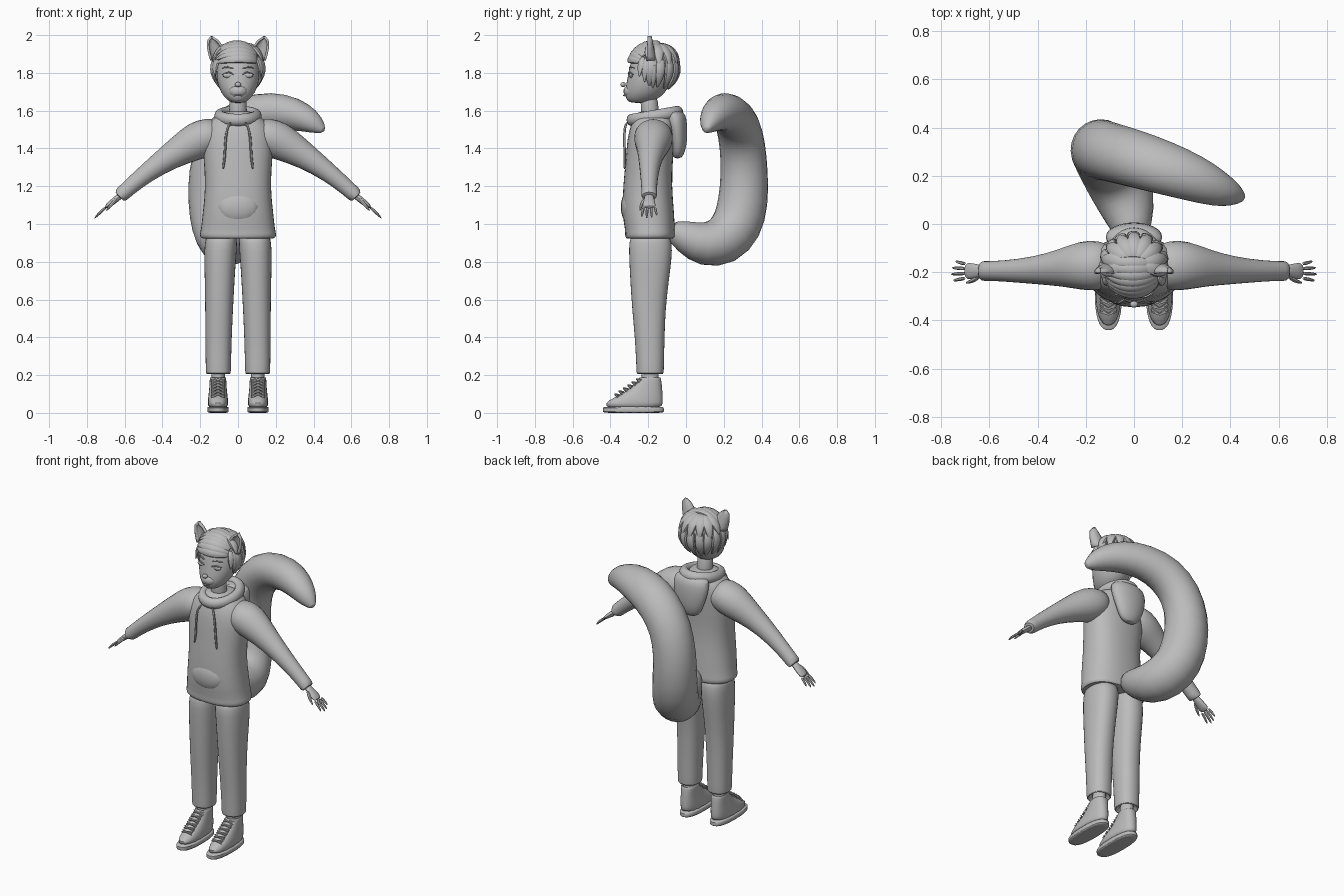
import bpy, bmesh, math, random
from mathutils import Vector

random.seed(4)
cube = bpy.data.objects.get("Cube")
if cube:
    bpy.data.objects.remove(cube, do_unlink=True)

grey = bpy.data.materials.new("plain grey")
grey.use_nodes = True
GREY = (0.5, 0.5, 0.5, 1)
grey.diffuse_color = GREY
grey.node_tree.nodes["Principled BSDF"].inputs["Base Color"].default_value = GREY


def finish(name, bm, mirror=False, subdiv=1, angle=50):
    """Turn a bmesh into a smooth, optionally mirrored object."""
    bmesh.ops.recalc_face_normals(bm, faces=bm.faces)
    mesh = bpy.data.meshes.new(name)
    bm.to_mesh(mesh)
    bm.free()
    mesh.materials.append(grey)
    ob = bpy.data.objects.new(name, mesh)
    bpy.context.collection.objects.link(ob)
    bpy.ops.object.select_all(action="DESELECT")
    ob.select_set(True)
    bpy.context.view_layer.objects.active = ob
    bpy.ops.object.shade_smooth_by_angle(angle=math.radians(angle))
    if mirror:
        ob.modifiers.new("mirror", "MIRROR").use_mirror_merge = False
    if subdiv:
        ob.modifiers.new("subdivision", "SUBSURF").levels = subdiv
        ob.modifiers["subdivision"].render_levels = subdiv
    return ob


def skin(bm, rings, loop=False):
    """Bridge a list of point rings and cap the ends."""
    vs = [[bm.verts.new(p) for p in r] for r in rings]
    pairs = list(zip(vs, vs[1:])) + ([(vs[-1], vs[0])] if loop else [])
    for a, b in pairs:
        for i in range(len(a)):
            j = (i + 1) % len(a)
            bm.faces.new((a[i], a[j], b[j], b[i]))
    if not loop:
        bm.faces.new(vs[0])
        bm.faces.new(vs[-1])


def stack(name, rows, n=16, power=2.0, mirror=False, subdiv=1):
    """Rows of (z, centre x, centre y, half width, half depth)."""
    def ring(z, cx, cy, rx, ry):
        pts = []
        for i in range(n):
            c, s = math.cos(math.tau * i / n), math.sin(math.tau * i / n)
            pts.append(Vector((cx + rx * math.copysign(abs(c) ** (2 / power), c),
                               cy + ry * math.copysign(abs(s) ** (2 / power), s), z)))
        return pts
    bm = bmesh.new()
    skin(bm, [ring(*r) for r in rows])
    return finish(name, bm, mirror, subdiv)


def add_tube(bm, path, radii, ref=(0, 1, 0), n=8, loop=False):
    """Sweep an ellipse; each radius pair is (along ref, across ref)."""
    path = [Vector(p) for p in path]
    m, ref, old, rings = len(path), Vector(ref), None, []
    for i, p in enumerate(path):
        if loop:
            t = (path[(i + 1) % m] - path[i - 1]).normalized()
        else:
            t = (path[min(i + 1, m - 1)] - path[max(i - 1, 0)]).normalized()
        if old:
            ref = old.rotation_difference(t) @ ref
        ref = (ref - t * ref.dot(t)).normalized()
        side, old = t.cross(ref), t
        a, b = radii[i] if isinstance(radii, list) else (radii, radii)
        rings.append([p + ref * a * math.cos(math.tau * k / n)
                      + side * b * math.sin(math.tau * k / n) for k in range(n)])
    skin(bm, rings, loop)


def tube(name, path, radii, ref=(0, 1, 0), n=8, mirror=False, loop=False, subdiv=1):
    bm = bmesh.new()
    add_tube(bm, path, radii, ref, n, loop)
    return finish(name, bm, mirror, subdiv)


def ball(name, centre, size, mirror=False):
    bm = bmesh.new()
    bmesh.ops.create_uvsphere(bm, u_segments=16, v_segments=10, radius=1)
    for v in bm.verts:
        v.co = Vector(centre) + v.co * Vector(size)
    return finish(name, bm, mirror, 0)


# Hooded top
stack("torso", [(0.925, 0, -.19, .17, .11), (0.92, 0, -.19, .198, .13), (.945, 0, -.19, .207, .136),
                (.965, 0, -.19, .198, .132), (1.05, 0, -.2, .19, .14), (1.2, 0, -.205, .172, .13),
                (1.35, 0, -.193, .185, .126), (1.45, 0, -.187, .19, .126), (1.53, 0, -.175, .17, .118),
                (1.575, 0, -.17, .11, .1), (1.6, 0, -.18, .07, .07)], 20, 2.4)
ball("front_pocket", (0, -.3, 1.09), (.115, .045, .09))
tube("sleeves", [(.09, -.175, 1.48), (.15, -.172, 1.468), (.215, -.172, 1.442), (.3, -.182, 1.395),
                 (.42, -.193, 1.318), (.54, -.195, 1.225), (.61, -.195, 1.162), (.632, -.195, 1.143),
                 (.628, -.195, 1.146)],
     [(.09, .08), (.108, .1), (.108, .108), (.08, .085), (.058, .06), (.045, .046), (.042, .042),
      (.044, .042), (.028, .025)], n=12, mirror=True)
collar = [(.1 * math.sin(a), -.165 - .125 * math.cos(a), 1.572 - .022 * math.cos(a))
          for a in (math.tau * i / 16 for i in range(16))]
tube("hood_collar", collar, [(.036, .032)] * 16, (0, 0, 1), 8, loop=True)
stack("hood_pouch", [(1.345, 0, -.045, .04, .02), (1.38, 0, -.042, .075, .038), (1.44, 0, -.04, .1, .048),
                     (1.52, 0, -.05, .122, .058), (1.58, 0, -.06, .12, .062), (1.605, 0, -.07, .08, .04)])
tube("drawstrings", [(.035, -.31, 1.54), (.06, -.328, 1.51), (.068, -.326, 1.42), (.07, -.324, 1.35),
                     (.08, -.326, 1.285)], .008, n=6, mirror=True)

# Hands
bm = bmesh.new()
along, down = Vector((.78, 0, -.63)), Vector((-.63, 0, -.78))
wrist = Vector((.61, -.195, 1.16))
add_tube(bm, [wrist, wrist + along * .05, wrist + along * .085, wrist + along * .12],
         [(.024, .02), (.03, .018), (.038, .017), (.036, .011)])
for k, length in enumerate((.075, .088, .082, .062)):
    spread = -.03 + .02 * k
    start = wrist + along * .112 + Vector((0, spread, 0))
    mid = start + along * length * .5 + Vector((0, spread * .15, 0))
    add_tube(bm, [start, mid, start + along * length + down * .008 + Vector((0, spread * .35, 0))],
             [(.0095, .0095), (.009, .009), (.005, .005)], n=6)
base = wrist + along * .04 + Vector((0, -.02, 0))
add_tube(bm, [base, base + along * .035 + Vector((0, -.022, -.008)),
              base + along * .075 + Vector((0, -.03, -.02))],
         [(.014, .014), (.011, .011), (.005, .005)], n=6)
finish("hands", bm, True)

# Trousers, ankles and shoes
stack("trouser_legs", [(.96, .088, -.19, .08, .1), (.9, .09, -.188, .088, .117), (.82, .095, -.188, .086, .115),
                       (.7, .097, -.193, .08, .104), (.55, .1, -.197, .075, .09), (.4, .103, -.192, .071, .08),
                       (.25, .104, -.19, .068, .074), (.205, .104, -.19, .068, .074),
                       (.205, .104, -.19, .058, .064), (.24, .104, -.19, .05, .055)], 16, 2.3, True)
stack("ankles", [(.1, .104, -.19, .036, .046), (.18, .104, -.19, .036, .046),
                 (.26, .104, -.19, .04, .05)], 12, mirror=True)


def shoe_row(z, front, back, half):
    return (z, .106, (front + back) / 2, half, (back - front) / 2)


stack("shoe_uppers", [shoe_row(*r) for r in (
    (.02, -.43, -.122, .053), (.055, -.43, -.12, .055), (.08, -.385, -.12, .053), (.11, -.325, -.123, .049),
    (.145, -.28, -.126, .046), (.175, -.252, -.13, .045), (.195, -.245, -.135, .042),
    (.17, -.235, -.145, .034))], 16, 2.4, True)
stack("shoe_soles", [shoe_row(*r) for r in (
    (0, -.435, -.118, .052), (.002, -.442, -.115, .057), (.03, -.444, -.115, .058),
    (.034, -.435, -.12, .054))], 20, 2.5, True)
bm = bmesh.new()
for k in range(6):
    y, z = -.375 + .023 * k, .092 + .016 * k
    for s in (-1, 1):
        add_tube(bm, [(.106 - s * .034, y + .012, z - .008), (.106, y, z + .006),
                      (.106 + s * .034, y + .022, z + .002)], .0055, n=5)
finish("shoe_laces", bm, True, 0)

# Tail sweeping back, up and over to the left
tube("tail", [(0, -.09, .98), (-.01, -.01, .935), (-.03, .09, .885), (-.075, .2, .905), (-.115, .275, .99),
              (-.135, .305, 1.12), (-.14, .31, 1.27), (-.105, .3, 1.42), (-.01, .275, 1.535),
              (.12, .235, 1.59), (.25, .19, 1.595), (.35, .145, 1.565), (.415, .12, 1.525), (.458, .105, 1.49)],
     [(.05, .05), (.09, .09), (.13, .125), (.142, .145), (.14, .145), (.135, .14), (.13, .13),
      (.13, .125), (.13, .12), (.125, .108), (.105, .1), (.08, .08), (.05, .055), (.012, .015)],
     (1, 0, 0), 12)

# Head and face
stack("neck", [(1.5, 0, -.185, .05, .05), (1.6, 0, -.19, .048, .048), (1.7, 0, -.2, .05, .05)], 12)
stack("head", [(1.64, 0, -.25, .03, .04), (1.655, 0, -.238, .058, .08), (1.695, 0, -.215, .094, .112),
               (1.75, 0, -.2, .113, .117), (1.8, 0, -.19, .118, .117), (1.87, 0, -.18, .11, .115),
               (1.93, 0, -.17, .08, .085)])
ball("muzzle", (0, -.293, 1.703), (.05, .038, .036))
ball("nose", (0, -.333, 1.738), (.017, .014, .013))
ball("eyes", (.052, -.29, 1.787), (.028, .011, .014), True)
tube("upper_lids", [(.02, -.3, 1.787), (.038, -.306, 1.803), (.06, -.298, 1.804), (.086, -.276, 1.789)],
     [(.003, .003), (.006, .005), (.006, .005), (.003, .003)], n=6, mirror=True)
tube("brows", [(.022, -.301, 1.824), (.055, -.294, 1.834), (.088, -.27, 1.824)],
     [(.005, .005), (.006, .007), (.002, .002)], n=6, mirror=True)
tube("mouth", [(-.026, -.318, 1.676), (-.01, -.328, 1.683), (0, -.33, 1.68), (.01, -.328, 1.683),
               (.026, -.318, 1.676)], .0045, n=6)

# Ears: cupped shells open to the front
bm = bmesh.new()
grid = []
for r in range(7):
    t = r / 6
    half = .05 * math.sqrt(max(1 - t ** 2.4, .01))
    row = []
    for c in range(9):
        a = math.radians(-100 + 25 * c)
        row.append(bm.verts.new((.098 + .042 * t + half * math.sin(a),
                                 -.2 + .045 * (1 - .6 * t) * math.cos(a), 1.865 + .13 * t)))
    grid.append(row)
for a, b in zip(grid, grid[1:]):
    for i in range(8):
        bm.faces.new((a[i], a[i + 1], b[i + 1], b[i]))
ears = finish("ears", bm, True, 0)
ears.modifiers.new("thickness", "SOLIDIFY").thickness = .012

# Hair: a cap covered with tapered locks
CENTRE, SIZE = Vector((0, -.172, 1.835)), Vector((.128, .126, .122))
ball("hair_cap", (0, -.16, 1.845), (.12, .115, .112))


def lock(bm, start, end, width, flare=0.0, steps=6):
    start, end = Vector(start).normalized(), Vector(end).normalized()
    path, radii = [], []
    for i in range(steps + 1):
        t = i / steps
        lift = .97 + .06 * math.sin(math.pi * t) + flare * t ** 3
        path.append(CENTRE + start.slerp(end, t) * SIZE * lift)
        w = width * (math.sin(math.pi * (.15 + .82 * t)) + .08)
        radii.append((w * .55, w))
    add_tube(bm, path, radii, start, 6)


def direction(azimuth, elevation):
    a, e = math.radians(azimuth), math.radians(elevation)
    return Vector((math.sin(a) * math.cos(e), math.cos(a) * math.cos(e), math.sin(e)))


bm = bmesh.new()
for k in range(7):  # fringe swept across the brow
    a = math.radians(18 + 13 * k)
    mid = Vector((0, -math.cos(a), math.sin(a)))
    tilt = random.uniform(.0, .15)
    lock(bm, mid * .55 + Vector((.8, 0, tilt)), mid * .5 - Vector((.85, 0, tilt)), .027, .12, 8)
for k in range(9):  # crown locks falling backwards
    az = -104 + 26 * k
    lock(bm, direction(az * .8, 78), direction(az, random.uniform(-5, 12)), .034, .12)
for k in range(9):  # lower locks and nape tufts
    az = -96 + 24 * k
    lock(bm, direction(az, 30), direction(az + random.uniform(-8, 8), -48 - 12 * math.cos(math.radians(az))),
         .031, .22)
for s in (-1, 1):  # temple tufts
    for az, el in ((108, -35), (118, -22), (88, -52)):
        lock(bm, direction(s * az, 25), direction(s * (az + 4), el), .022, .26)
finish("hair_locks", bm)
